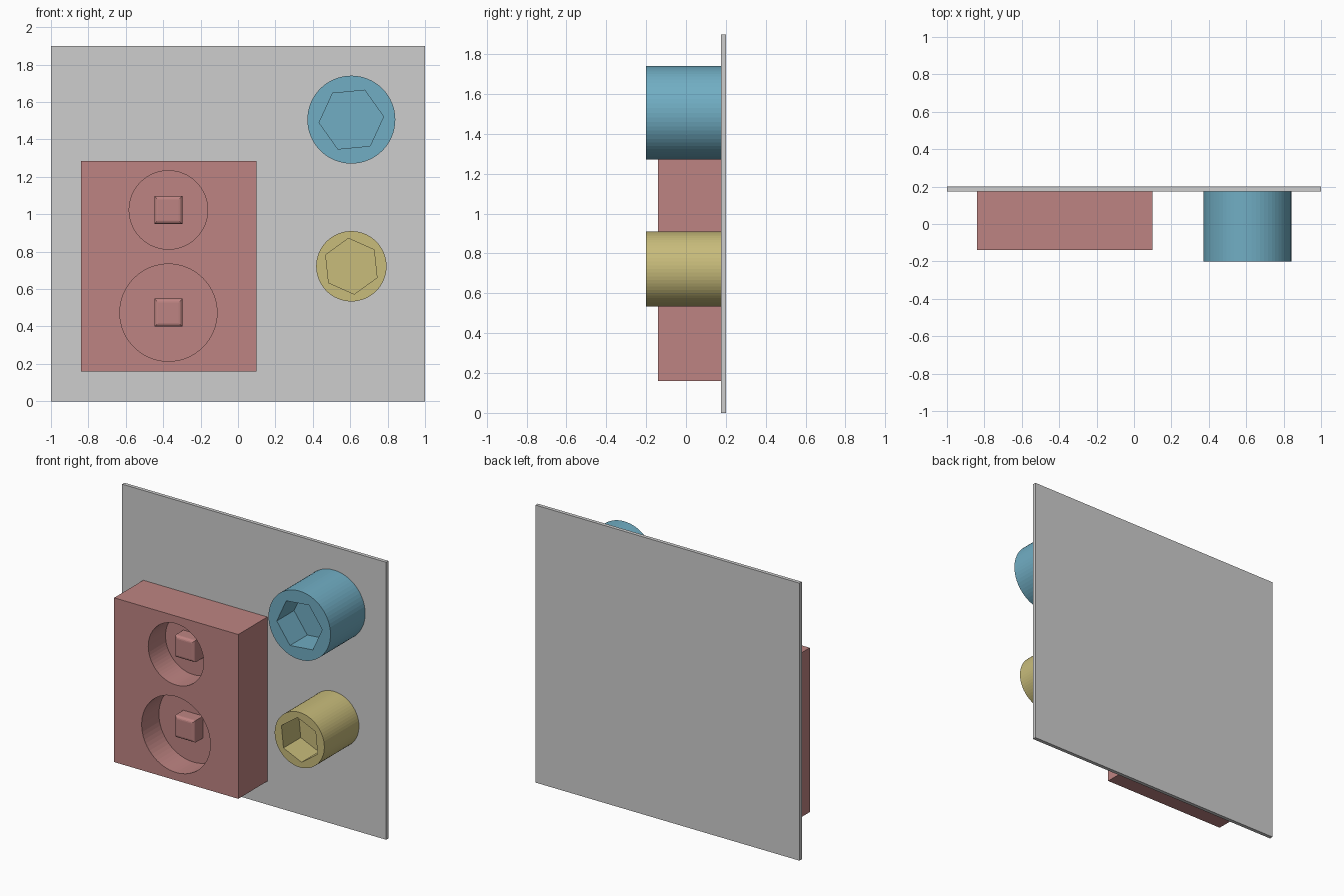
import bpy, bmesh, math
from mathutils import Matrix

if "Cube" in bpy.data.objects:
    bpy.data.objects.remove(bpy.data.objects["Cube"])


def material(name, r, g, b):
    m = bpy.data.materials.new(name)
    lin = [((c / 255 + 0.055) / 1.055) ** 2.4 for c in (r, g, b)]
    m.diffuse_color = (*lin, 1)
    m.use_nodes = True
    m.node_tree.nodes["Principled BSDF"].inputs["Base Color"].default_value = m.diffuse_color
    return m


GREY = material("light grey", 206, 206, 206)
RED = material("dusty red", 190, 132, 130)
BLUE = material("soft blue", 113, 174, 196)
YELLOW = material("straw yellow", 200, 188, 123)

BACK = 0.175      # front surface of the panel
DEPTH = 0.187     # depth of every recess


def finish(name, bm, mat):
    bmesh.ops.recalc_face_normals(bm, faces=bm.faces[:])
    me = bpy.data.meshes.new(name)
    bm.to_mesh(me)
    bm.free()
    ob = bpy.data.objects.new(name, me)
    me.materials.append(mat)
    bpy.context.collection.objects.link(ob)
    return ob


def box(name, x0, x1, y0, y1, z0, z1, mat, bevel=0):
    bm = bmesh.new()
    bmesh.ops.create_cube(bm, size=1)
    for v in bm.verts:
        v.co = ((x0 + x1) / 2 + v.co.x * (x1 - x0),
                (y0 + y1) / 2 + v.co.y * (y1 - y0),
                (z0 + z1) / 2 + v.co.z * (z1 - z0))
    if bevel:  # round only the rim of the front face
        rim = [e for e in bm.edges if all(v.co.y < y0 + 1e-4 for v in e.verts)]
        bmesh.ops.bevel(bm, geom=rim, offset=bevel, segments=4,
                        profile=0.5, affect='EDGES')
    return finish(name, bm, mat)


def prism(name, x, z, r, y0, y1, sides, mat, angle=0):
    """Regular prism along y; angle is that of its first corner, in degrees."""
    bm = bmesh.new()
    ring = []
    for i in range(sides):
        a = math.radians(angle) + math.tau * i / sides
        ring.append(bm.verts.new((x + r * math.cos(a), y0, z + r * math.sin(a))))
    face = bm.faces.new(ring)
    out = bmesh.ops.extrude_face_region(bm, geom=[face])["geom"]
    bmesh.ops.translate(bm, vec=(0, y1 - y0, 0),
                        verts=[g for g in out if isinstance(g, bmesh.types.BMVert)])
    return finish(name, bm, mat)


def cut(target, cutter):
    mod = target.modifiers.new("recess", 'BOOLEAN')
    mod.operation = 'DIFFERENCE'
    mod.solver = 'EXACT'
    mod.object = cutter
    cutter.hide_render = True
    cutter.hide_set(True)


# Back panel
box("back_panel", -1, 1, BACK, 0.2, 0, 1.9, GREY)

# Block with two round recesses, each holding a square peg
FRONT = -0.14
block = box("block", -0.84, 0.1, FRONT, BACK, 0.16, 1.285, RED)
for label, z, r in (("upper", 1.023, 0.21), ("lower", 0.474, 0.26)):
    cut(block, prism(label + "_recess_cutter", -0.372, z, r,
                     FRONT - 0.1, FRONT + DEPTH, 64, RED))
    box(label + "_peg", -0.447, -0.297, FRONT + 0.09, FRONT + DEPTH,
        z - 0.075, z + 0.075, RED, bevel=0.02)

# Round posts with hexagonal sockets
for label, z, r, hex_r, angle, mat in (("upper", 1.506, 0.235, 0.173, 5.4, BLUE),
                                       ("lower", 0.722, 0.188, 0.15, 36, YELLOW)):
    post = prism(label + "_post", 0.606, z, r, -0.2, BACK, 64, mat)
    cut(post, prism(label + "_socket_cutter", 0.606, z, hex_r,
                    -0.3, -0.2 + DEPTH, 6, mat, angle))
